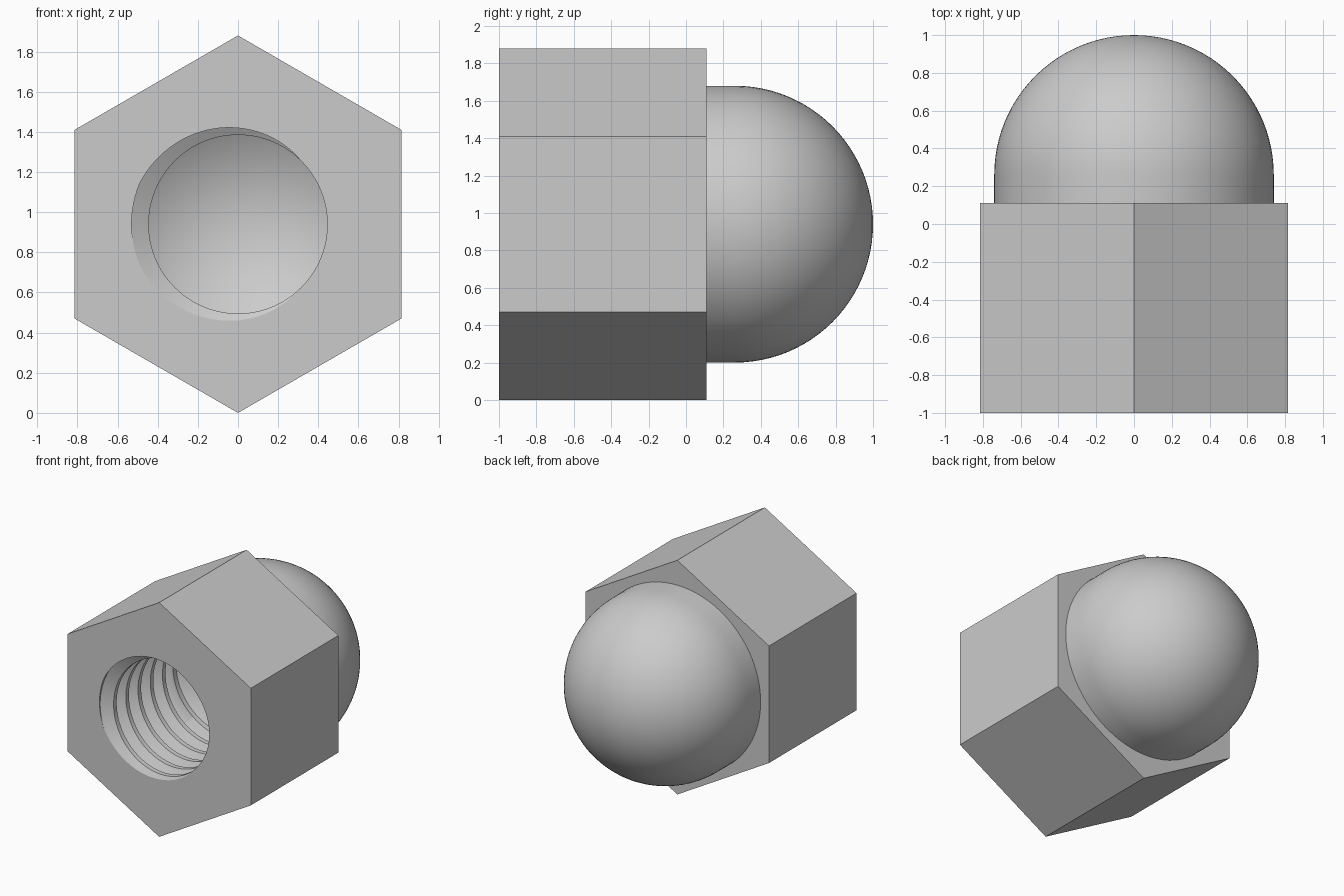
import bpy, bmesh
from math import sin, cos, pi, radians

cube = bpy.data.objects.get("Cube")
if cube:
    bpy.data.objects.remove(cube)

COLUMNS = 96
HEX_R, FRONT, SHOULDER = 0.94, -1.0, 0.11
DOME_R, DOME_Y = 0.74, 0.26
MINOR, MAJOR, PITCH = 0.445, 0.53, 0.155
THREAD_END, BORE_END, TIP = -0.19, -0.15, 0.115

steel = bpy.data.materials.new("plain grey steel")
grey = (0.6, 0.6, 0.6, 1)
steel.use_nodes = True
steel.diffuse_color = grey
steel.node_tree.nodes["Principled BSDF"].inputs["Base Color"].default_value = grey


def hex_radius(a):
    """Distance from the axis to the hexagon, with a corner at the top."""
    off = (a + pi / 6) % (pi / 3) - pi / 6
    return HEX_R * cos(pi / 6) / cos(off)


def thread_radius(a, y):
    """Right-hand thread: flat root, straight flanks, flat crest."""
    turn = (y - FRONT) / PITCH - (pi - a) / (2 * pi)
    away = abs((turn + 0.5) % 1 - 0.5)
    t = min(max((away - 1 / 16) / (5 / 16), 0), 1)
    return MAJOR + (MINOR - MAJOR) * t


def sweep(name, profile):
    """Turn profile(angle) -> [(radius, y), ...] around the y axis."""
    bm = bmesh.new()
    cols = []
    for j in range(COLUMNS + 1):
        a = 2 * pi * j / COLUMNS
        cols.append([bm.verts.new((r * cos(a), y, HEX_R + r * sin(a)))
                     for r, y in profile(a)])
    for c, d in zip(cols, cols[1:]):
        for k in range(len(c) - 1):
            bm.faces.new((c[k], d[k], d[k + 1], c[k + 1]))
    bmesh.ops.remove_doubles(bm, verts=bm.verts, dist=1e-5)
    mesh = bpy.data.meshes.new(name)
    bm.to_mesh(mesh)
    bm.free()
    mesh.materials.append(steel)
    obj = bpy.data.objects.new(name, mesh)
    bpy.context.collection.objects.link(obj)
    bpy.ops.object.select_all(action="DESELECT")
    obj.select_set(True)
    bpy.context.view_layer.objects.active = obj
    bpy.ops.object.shade_smooth_by_angle(angle=radians(30))


# Rounded cap with a short straight collar
def dome(a):
    steps = 24
    arc = [pi / 2 * i / steps for i in range(steps + 1)]
    return [(DOME_R * sin(t), DOME_Y + DOME_R * cos(t)) for t in arc] + [(DOME_R, SHOULDER)]


# Hexagonal body with back shoulder and front face around the bore
def body(a):
    h = hex_radius(a)
    return [(DOME_R, SHOULDER), (h, SHOULDER), (h, FRONT), (thread_radius(a, FRONT), FRONT)]


# Helical thread rows, then plain wall and drilled cone
def bore(a):
    pts = []
    for n in range(-2, 8):
        for b in (-3 / 8, -1 / 16, 1 / 16, 3 / 8):
            y = FRONT + PITCH * (n + b + (pi - a) / (2 * pi))
            y = min(max(y, FRONT), THREAD_END)
            pts.append((thread_radius(a, y), y))
    return pts + [(MINOR, THREAD_END), (MINOR, BORE_END), (0, TIP)]


sweep("dome_cap", dome)
sweep("hex_body", body)
sweep("threaded_bore", bore)
